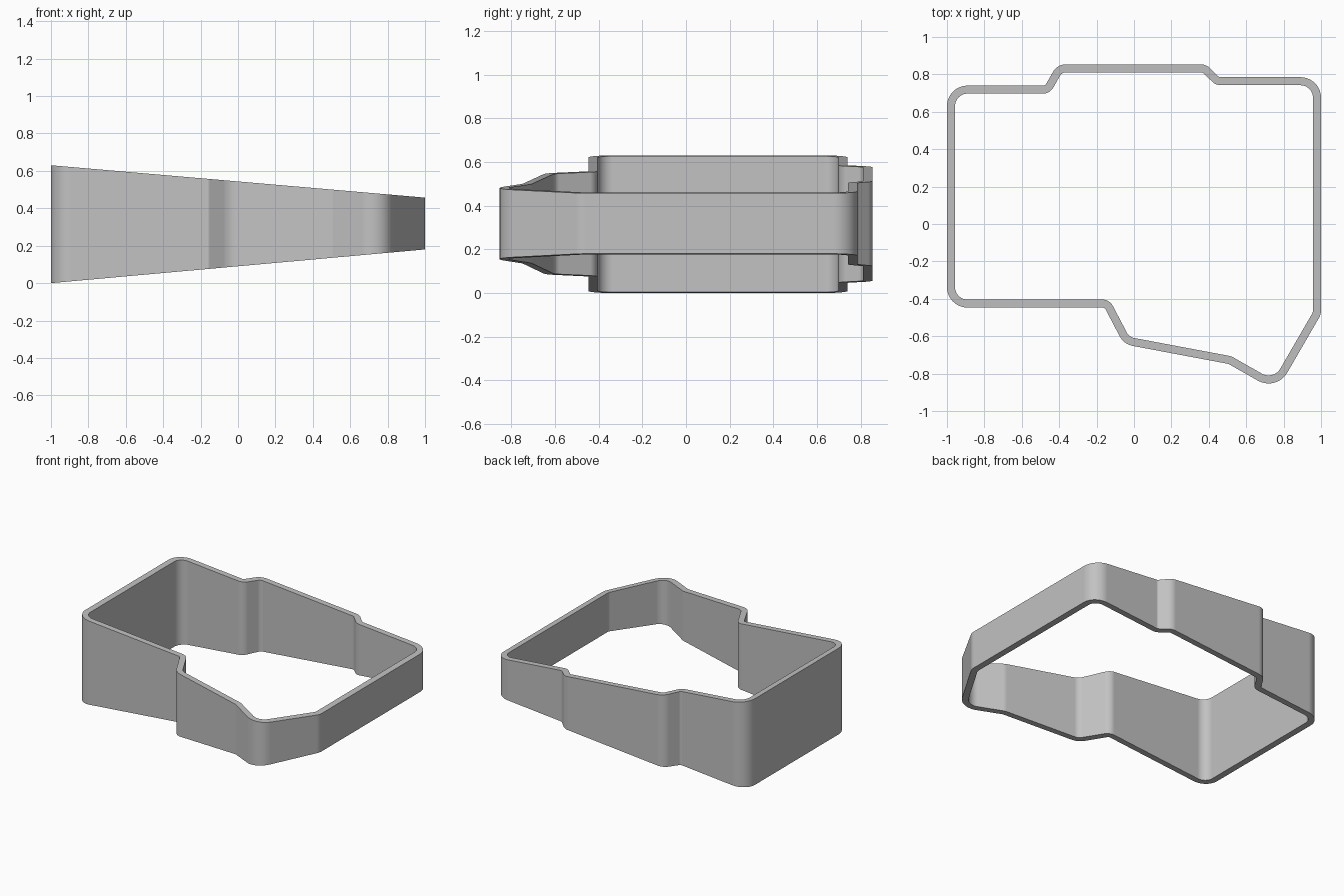
import bpy
import bmesh
import math
from mathutils import Vector, Matrix

cube = bpy.data.objects.get("Cube")
if cube:
    bpy.data.objects.remove(cube, do_unlink=True)

WALL = 0.043
STEPS = 10

# Outer outline, counter-clockwise: x, y, fillet radius
corners = [
    (-1, -0.447, 0.11), (-0.157, -0.447, 0.02), (-0.054, -0.643, 0.1),
    (0.505, -0.748, 0.03), (0.762, -0.894, 0.115), (1, -0.483, 0.09),
    (1, 0.785, 0.11), (0.455, 0.785, 0.02), (0.385, 0.854, 0.07),
    (-0.41, 0.854, 0.08), (-0.475, 0.74, 0.02), (-1, 0.74, 0.11),
]


def fillet(a, p, b, radius):
    """Yield (outer point, outward normal) along a rounded corner."""
    d0, d1 = (p - a).normalized(), (b - p).normalized()
    turn = math.atan2(d0.x * d1.y - d0.y * d1.x, d0.dot(d1))
    side = math.copysign(1, turn)
    centre = p + (d1 - d0).normalized() * radius / math.cos(turn / 2)
    start = Vector((d0.y, -d0.x))
    for i in range(STEPS + 1):
        normal = Matrix.Rotation(turn * i / STEPS, 2) @ start
        yield centre + side * radius * normal, normal


def heights(x):
    """Bottom and top of the wall, which tapers towards +x."""
    f = (x + 1) / 2
    return 0.18 * f, 0.63 - 0.173 * f


# Closed wall: a rectangular section carried round the outline
bm = bmesh.new()
rings = []
points = [Vector(c[:2]) for c in corners]
for i, p in enumerate(points):
    after = points[(i + 1) % len(points)]
    for outer, normal in fillet(points[i - 1], p, after, corners[i][2]):
        inner = outer - WALL * normal
        (ob, ot), (ib, it) = heights(outer.x), heights(inner.x)
        section = [(outer, ob), (outer, ot), (inner, it), (inner, ib)]
        rings.append([bm.verts.new((q.x, q.y, z)) for q, z in section])
for i, ring in enumerate(rings):
    last = rings[i - 1]
    for j in range(4):
        k = (j + 1) % 4
        bm.faces.new((last[j], ring[j], ring[k], last[k]))
bmesh.ops.recalc_face_normals(bm, faces=bm.faces)
mesh = bpy.data.meshes.new("tapered_frame_wall")
bm.to_mesh(mesh)
bm.free()

frame = bpy.data.objects.new("tapered_frame_wall", mesh)
bpy.context.collection.objects.link(frame)

# Plain grey material
grey = bpy.data.materials.new("plain_grey")
grey.use_nodes = True
colour = (0.54, 0.54, 0.54, 1)
grey.diffuse_color = colour
grey.node_tree.nodes["Principled BSDF"].inputs["Base Color"].default_value = colour
mesh.materials.append(grey)

# Smooth fillets, crisp rims, flat straight walls
bpy.ops.object.select_all(action="DESELECT")
frame.select_set(True)
bpy.context.view_layer.objects.active = frame
bpy.ops.object.shade_smooth_by_angle(angle=math.radians(30))
weighted = frame.modifiers.new("flat_walls", "WEIGHTED_NORMAL")
weighted.keep_sharp = True
